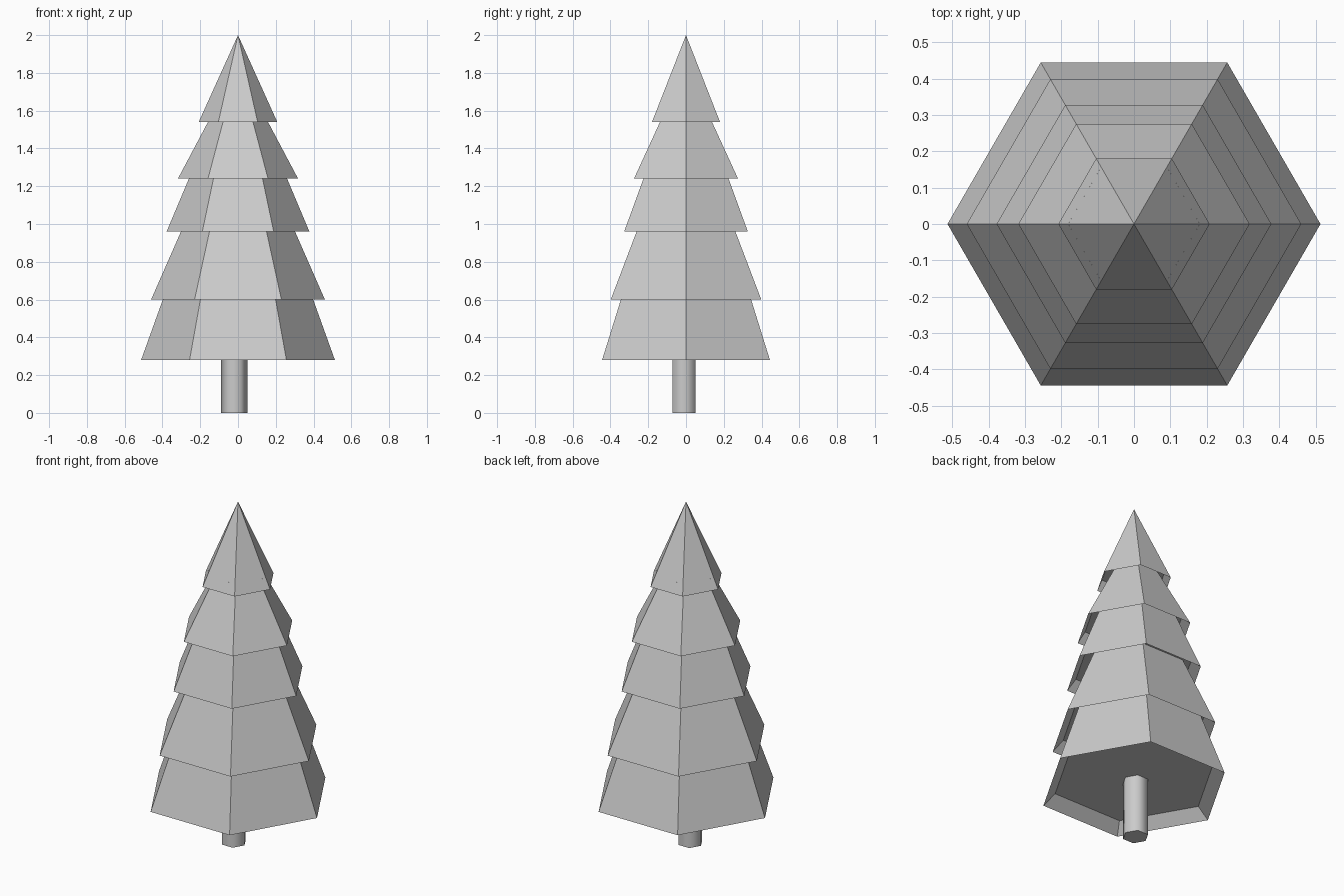
import bpy, bmesh, math

if "Cube" in bpy.data.objects:
    bpy.data.objects.remove(bpy.data.objects["Cube"])

SIDES = 6


def lathe(name, profile, cx=0.0, cy=0.0):
    """Six-sided solid from (radius, z) points; radius 0 makes a pole."""
    bm = bmesh.new()
    rings = []
    for r, z in profile:
        if r == 0:
            rings.append([bm.verts.new((cx, cy, z))] * SIDES)
        else:
            rings.append([bm.verts.new((cx + r * math.cos(i * math.tau / SIDES),
                                        cy + r * math.sin(i * math.tau / SIDES), z))
                          for i in range(SIDES)])
    for a, b in zip(rings, rings[1:]):
        for i in range(SIDES):
            j = (i + 1) % SIDES
            bm.faces.new(list(dict.fromkeys((a[i], a[j], b[j], b[i]))))
    # close open ends with a flat cap
    for ring in (rings[0], rings[-1]):
        if ring[0] is not ring[1]:
            bm.faces.new(ring)
    bmesh.ops.recalc_face_normals(bm, faces=bm.faces)
    mesh = bpy.data.meshes.new(name)
    bm.to_mesh(mesh)
    bm.free()
    obj = bpy.data.objects.new(name, mesh)
    bpy.context.collection.objects.link(obj)
    return obj


# foliage: each tier is (rim radius, rim z, radius where the next tier covers it)
tiers = [(0.513, 0.28, 0.398), (0.460, 0.60, 0.302), (0.378, 0.96, 0.260),
         (0.318, 1.24, 0.159), (0.208, 1.54, 0.0)]
LIP = 0.06  # height of the recess under each tier
profile = []
for n, (rim, z, top) in enumerate(tiers):
    profile += [(rim * 0.87, z + LIP), (rim, z)]
    if n < len(tiers) - 1:
        z_next = tiers[n + 1][1]
        slope = (top - rim) / (z_next - z)
        profile.append((top + slope * LIP, z_next + LIP))
    else:
        profile.append((0, 2.0))
foliage = lathe("foliage", profile)

# trunk: slightly off-centre, smooth sides
trunk = lathe("trunk", [(0.07, 0.0), (0.07, 0.345)], -0.02, -0.011)
bpy.context.view_layer.objects.active = trunk
trunk.select_set(True)
bpy.ops.object.shade_smooth_by_angle(angle=math.radians(65))
